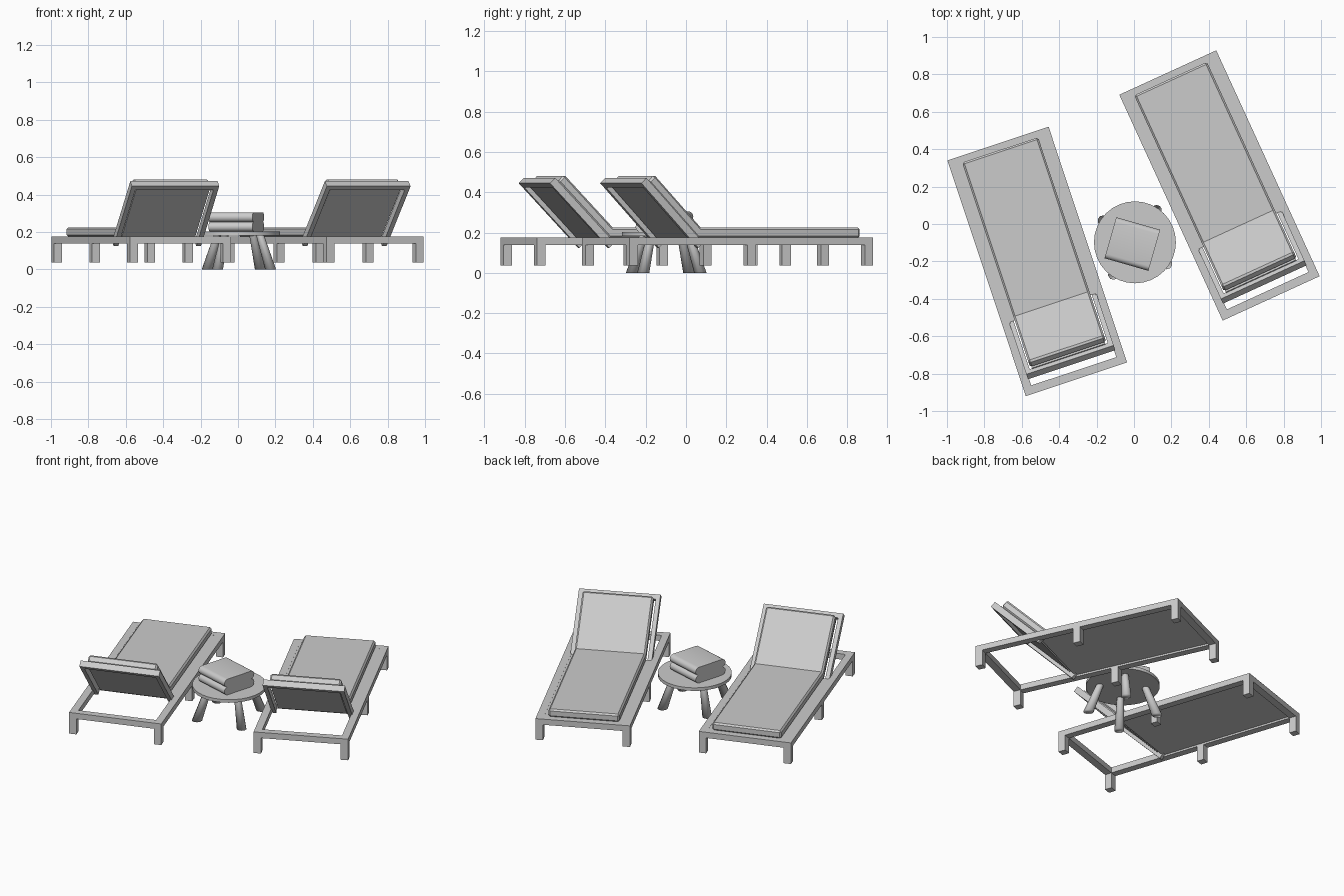
import bpy, bmesh, math
from mathutils import Matrix, Vector

if "Cube" in bpy.data.objects:
    bpy.data.objects.remove(bpy.data.objects["Cube"])


def finish(name, bm, mat, bevel=0.0, smooth=False):
    bmesh.ops.recalc_face_normals(bm, faces=bm.faces)
    me = bpy.data.meshes.new(name)
    bm.to_mesh(me)
    bm.free()
    ob = bpy.data.objects.new(name, me)
    bpy.context.collection.objects.link(ob)
    ob.matrix_world = mat
    if bevel:
        m = ob.modifiers.new("bevel", 'BEVEL')
        m.width, m.segments = bevel, 1
        m.limit_method, m.angle_limit = 'ANGLE', math.radians(60)
    if smooth:
        bpy.context.view_layer.objects.active = ob
        ob.select_set(True)
        bpy.ops.object.shade_smooth_by_angle(angle=math.radians(40))
        ob.select_set(False)
    return ob


def box(name, lo, hi, mat, bevel=0.0):
    lo, hi = Vector(lo), Vector(hi)
    bm = bmesh.new()
    bmesh.ops.create_cube(bm, size=1)
    bmesh.ops.scale(bm, vec=hi - lo, verts=bm.verts)
    bmesh.ops.translate(bm, vec=(lo + hi) / 2, verts=bm.verts)
    return finish(name, bm, mat, bevel)


def extrude_x(name, profile, half, mat, bevel=0.0, smooth=False):
    bm = bmesh.new()
    f = bm.faces.new([bm.verts.new((-half, y, z)) for y, z in profile])
    r = bmesh.ops.extrude_face_region(bm, geom=[f])
    vs = [v for v in r['geom'] if isinstance(v, bmesh.types.BMVert)]
    bmesh.ops.translate(bm, vec=(2 * half, 0, 0), verts=vs)
    return finish(name, bm, mat, bevel, smooth)


def cone(name, a, b, r1, r2, sides):
    a, b = Vector(a), Vector(b)
    d = b - a
    bm = bmesh.new()
    bmesh.ops.create_cone(bm, cap_ends=True, segments=sides, radius1=r1, radius2=r2, depth=d.length)
    rot = Vector((0, 0, 1)).rotation_difference(d).to_matrix().to_4x4()
    return finish(name, bm, Matrix.Translation((a + b) / 2) @ rot, smooth=True)


def lounger(tag, x, y, angle):
    W, L, B = 0.285, 0.664, 0.045
    M = Matrix.Translation((x, y, 0)) @ Matrix.Rotation(math.radians(angle), 4, 'Z')
    # base frame and legs
    for s in (-1, 1):
        xs = sorted((s * W, s * (W - B)))
        box(tag + "_side_rail", (xs[0], -L, 0.138), (xs[1], L, 0.175), M)
        ys = sorted((s * L, s * (L - B)))
        box(tag + "_end_rail", (-W + B, ys[0], 0.138), (W - B, ys[1], 0.175), M)
        for yc in (-L + B / 2, 0, L - B / 2):
            box(tag + "_leg", (xs[0], yc - B / 2, 0.037), (xs[1], yc + B / 2, 0.138), M)
    # seat panel under the cushion
    box(tag + "_seat_panel", (-0.24, -0.262, 0.15), (0.24, 0.62, 0.174), M)
    # reclined back: local y runs up the slope, local -z points to the sitter
    R = M @ Matrix.Translation((0, -0.307, 0.160)) @ Matrix.Rotation(math.radians(134), 4, 'X')
    for s in (-1, 1):
        xs = sorted((s * 0.246, s * 0.22))
        box(tag + "_back_rail", (xs[0], -0.05, -0.038), (xs[1], 0.396, 0), R)
    box(tag + "_back_top_rail", (-0.22, 0.366, -0.038), (0.22, 0.396, 0), R)
    box(tag + "_back_panel", (-0.207, -0.02, -0.044), (0.207, 0.37, -0.02), R)
    # folded cushion
    extrude_x(tag + "_cushion", [(0.628, 0.174), (0.628, 0.225), (-0.24, 0.225),
              (-0.494, 0.487), (-0.530, 0.452), (-0.261, 0.174)], 0.214, M, 0.01)


lounger("left_lounger", -0.5175, -0.2, 18.4)
lounger("right_lounger", 0.457, 0.206, 24.6)

# round side table with splayed legs
cx, cy = 0.005, -0.098
cone("table_top", (cx, cy, 0.182), (cx, cy, 0.202), 0.219, 0.219, 32)
for i in range(4):
    a = math.radians(56 + 90 * i)
    u = Vector((math.cos(a), math.sin(a), 0))
    c = Vector((cx, cy, 0))
    leg = cone("table_leg", c + u * 0.208 - Vector((0, 0, 0.012)), c + u * 0.135 + Vector((0, 0, 0.185)), 0.03, 0.021, 10)
    # trim the foot flat on the floor
    bm = bmesh.new()
    bm.from_mesh(leg.data)
    bm.transform(leg.matrix_world)
    cut = bmesh.ops.bisect_plane(bm, geom=bm.verts[:] + bm.edges[:] + bm.faces[:],
                                 plane_co=(0, 0, 0), plane_no=(0, 0, -1), clear_outer=True)
    bmesh.ops.holes_fill(bm, edges=[e for e in bm.edges if e.is_boundary])
    bm.to_mesh(leg.data)
    bm.free()
    leg.matrix_world = Matrix.Identity(4)

# two folded towels with rounded folds
T = Matrix.Translation((-0.009, -0.107, 0)) @ Matrix.Rotation(math.radians(-16), 4, 'Z')
for i, z in enumerate((0.228, 0.279)):
    r, h = 0.026, 0.114 - 0.026
    prof = []
    for s in (1, -1):
        for k in range(9):
            t = math.radians(-90 + 22.5 * k)
            prof.append((s * (h + r * math.cos(t)), z + s * r * math.sin(t)))
    extrude_x("folded_towel", prof, 0.122, T, smooth=True)
